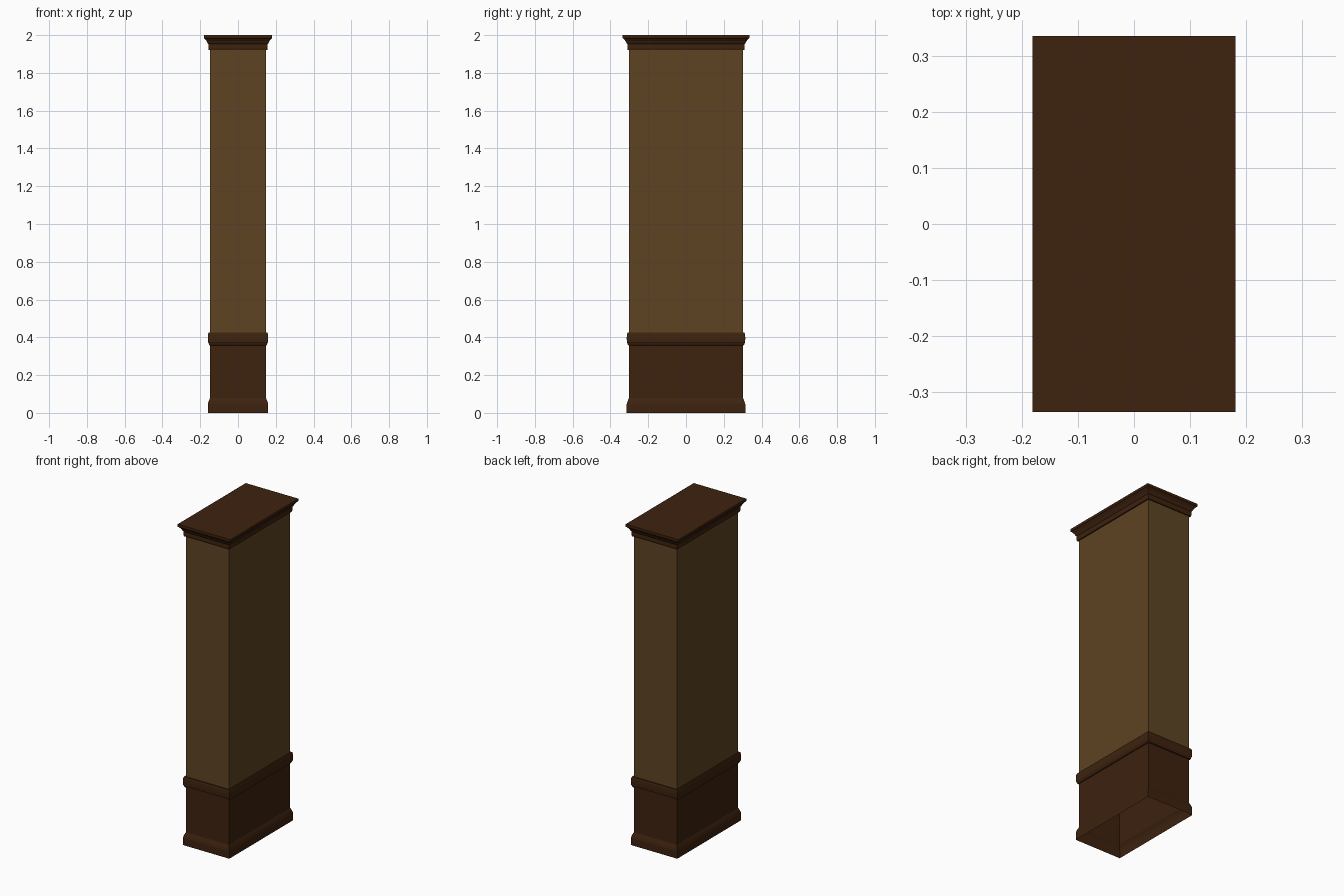
import bpy, bmesh

if "Cube" in bpy.data.objects:
    bpy.data.objects.remove(bpy.data.objects["Cube"])

HX, HY = 0.148, 0.302  # half size of the shaft


def material(name, rgb):
    m = bpy.data.materials.new(name)
    m.diffuse_color = (*rgb, 1)
    m.use_nodes = True
    m.node_tree.nodes["Principled BSDF"].inputs["Base Color"].default_value = m.diffuse_color
    return m


dark_wood = material("dark_wood", (0.047, 0.016, 0.0045))
tan_panel = material("tan_panel", (0.110, 0.057, 0.017))


def sweep(name, profile, mat, cap=False):
    """Run an (outset, height) profile around the rectangular shaft."""
    bm = bmesh.new()
    rings = []
    for o, z in profile:
        x, y = HX + o, HY + o
        rings.append([bm.verts.new(p) for p in
                      ((-x, -y, z), (x, -y, z), (x, y, z), (-x, y, z))])
    for a, b in zip(rings, rings[1:]):
        for i in range(4):
            j = (i + 1) % 4
            bm.faces.new((a[i], a[j], b[j], b[i]))
    if cap:
        bm.faces.new(rings[-1])
    me = bpy.data.meshes.new(name)
    bm.to_mesh(me)
    bm.free()
    me.materials.append(mat)
    ob = bpy.data.objects.new(name, me)
    bpy.context.collection.objects.link(ob)
    return ob


# Skirting at the floor, open underneath
sweep("skirting", [(0.012, 0), (0.012, 0.045), (0.008, 0.06),
                   (0.003, 0.072), (0, 0.078)], dark_wood)
# Plain lower panel
sweep("lower_panel", [(0, 0.078), (0, 0.357)], dark_wood)
# Rounded rail between lower panel and shaft
sweep("rail", [(0, 0.357), (0.006, 0.36), (0.007, 0.368), (0.011, 0.374),
               (0.012, 0.395), (0.011, 0.415), (0.008, 0.425), (0, 0.425)],
      dark_wood)
# Tall shaft
sweep("shaft", [(0, 0.425), (0, 1.922)], tan_panel)
# Stepped cornice with flat top
sweep("cornice", [(0, 1.922), (0.007, 1.922), (0.009, 1.93), (0.009, 1.952),
                  (0.013, 1.957), (0.018, 1.968), (0.028, 1.98),
                  (0.033, 1.984), (0.033, 2.0)], dark_wood, cap=True)
